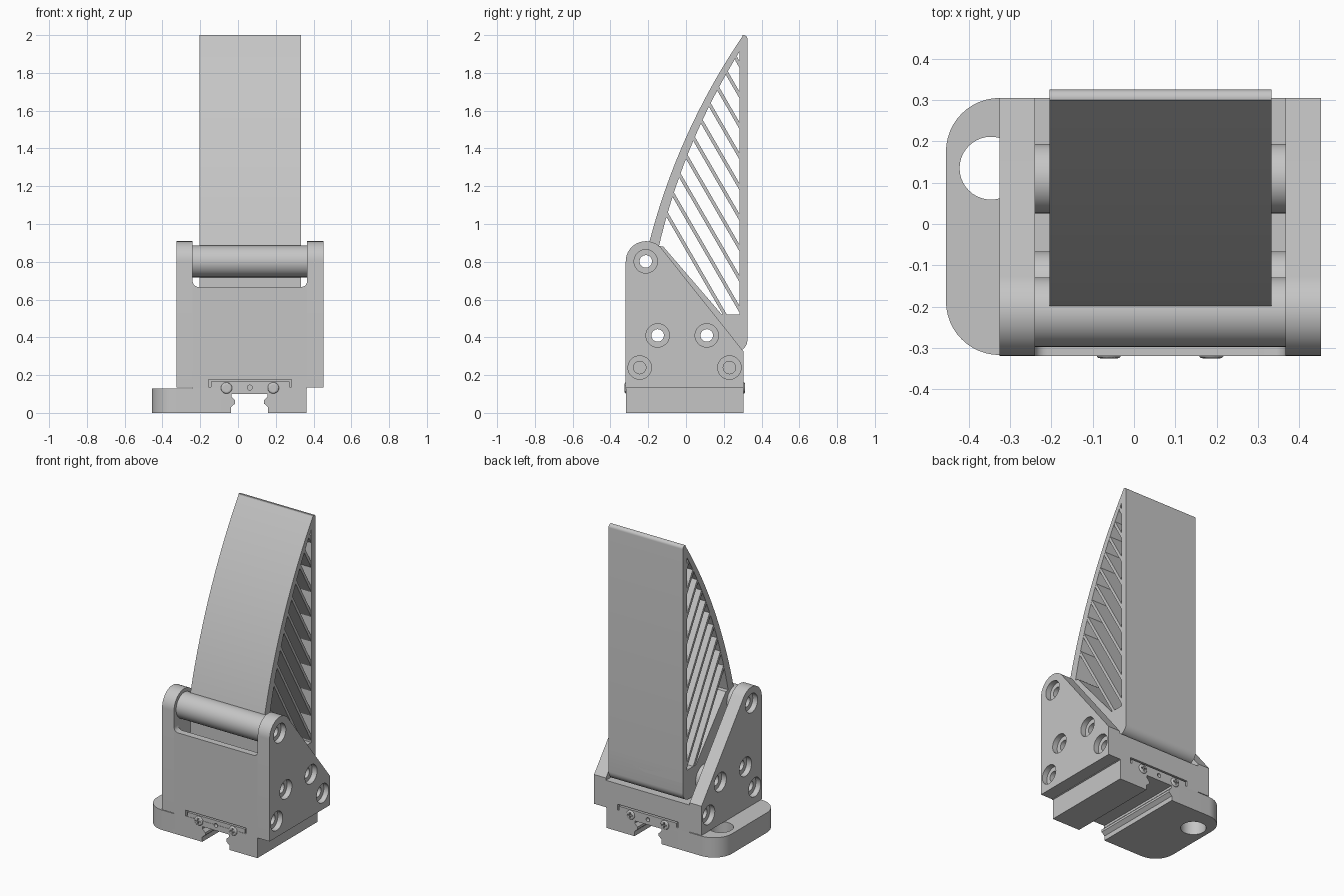
import bpy, bmesh, math

cube = bpy.data.objects.get("Cube")
if cube:
    bpy.data.objects.remove(cube, do_unlink=True)

gray = bpy.data.materials.new("plain gray")
gray.use_nodes = True
gray.diffuse_color = (0.56, 0.56, 0.56, 1)
gray.node_tree.nodes["Principled BSDF"].inputs["Base Color"].default_value = gray.diffuse_color


def prism(name, outline, axis, a, b):
    """Extrude a 2D outline along an axis from a to b."""
    place = {"x": lambda u, v, w: (w, u, v),
             "y": lambda u, v, w: (u, w, v),
             "z": lambda u, v, w: (u, v, w)}[axis]
    bm = bmesh.new()
    low = [bm.verts.new(place(u, v, a)) for u, v in outline]
    high = [bm.verts.new(place(u, v, b)) for u, v in outline]
    bm.faces.new(low)
    bm.faces.new(high)
    n = len(outline)
    for i in range(n):
        j = (i + 1) % n
        bm.faces.new((low[i], low[j], high[j], high[i]))
    bmesh.ops.recalc_face_normals(bm, faces=bm.faces)
    mesh = bpy.data.meshes.new(name)
    bm.to_mesh(mesh)
    bm.free()
    mesh.materials.append(gray)
    obj = bpy.data.objects.new(name, mesh)
    bpy.context.scene.collection.objects.link(obj)
    return obj


def arc(cu, cv, r, start, end, steps=12):
    angles = [math.radians(start + (end - start) * i / steps) for i in range(steps + 1)]
    return [(cu + r * math.cos(t), cv + r * math.sin(t)) for t in angles]


def circle(cu, cv, r):
    return arc(cu, cv, r, 0, 360, 40)[:-1]


def rect(u0, v0, u1, v1):
    return [(u0, v0), (u1, v0), (u1, v1), (u0, v1)]


def cut(targets, cutters):
    """Subtract the cutters from every target, then drop them."""
    for t in targets:
        for c in cutters:
            mod = t.modifiers.new("cut", "BOOLEAN")
            mod.operation, mod.solver, mod.object = "DIFFERENCE", "EXACT", c
        bpy.context.view_layer.update()
        deps = bpy.context.evaluated_depsgraph_get()
        mesh = bpy.data.meshes.new_from_object(t.evaluated_get(deps))
        t.modifiers.clear()
        t.data = mesh
    for c in cutters:
        bpy.data.objects.remove(c, do_unlink=True)


FRONT, BACK = -0.317, 0.305
LEFT, RIGHT = 0.366, -0.24       # inner faces of the side plates
FIN0, FIN1 = -0.205, 0.333       # sides of the fin
PLATE = 0.086
ROD, BORE = 0.084, 0.033
top_rod = (-0.213, 0.802)
pins = [(-0.15, 0.41), (0.11, 0.41)]
screws = [(-0.245, 0.24), (0.23, 0.24)]

# Side plates with counterbored holes, and round spacers beside the fin
plate_outline = [(BACK, 0.134), (BACK, 0.325)] + arc(-0.212, 0.802, 0.107, 38.8, 180, 20) + [(-0.319, 0.134)]
for name, inner, side, fin_face in (("left", LEFT, 1, FIN1), ("right", RIGHT, -1, FIN0)):
    outer = inner + side * PLATE
    plate = prism(name + "_plate", plate_outline, "x", inner, outer)
    cutters = []
    for y, z in [top_rod] + pins + screws:
        cutters.append(prism("bore", circle(y, z, BORE), "x", inner - side * 0.02, outer + side * 0.02))
        cutters.append(prism("counterbore", circle(y, z, 0.062), "x", outer - side * 0.035, outer + side * 0.02))
    cut([plate], cutters)
    for place, (y, z) in zip(("front", "back"), pins):
        spacer = prism(f"{name}_{place}_spacer", circle(y, z, ROD), "x", inner, fin_face)
        cut([spacer], [prism("bore", circle(y, z, BORE), "x", FIN0 - 0.2, FIN1 + 0.2)])

# Front wall with rounded corners under the opening
wall_top = arc(LEFT - 0.03, 0.697, 0.03, 0, -90, 6) + arc(RIGHT + 0.03, 0.697, 0.03, -90, -180, 6)
prism("front_wall", [(RIGHT, 0.3), (LEFT, 0.3)] + wall_top, "y", FRONT - 0.002, -0.275)

# Hollow cross rod in front of the fin
rod = prism("front_rod", circle(*top_rod, ROD), "x", RIGHT, LEFT)
cut([rod], [prism("bore", circle(*top_rod, BORE), "x", RIGHT - 0.1, LEFT + 0.1)])

# Base with rounded flange, mounting hole and rail slot
r = 0.13
base_outline = [(0.362, FRONT), (0.362, BACK)]
base_outline += arc(-0.455 + r, BACK - r, r, 90, 180) + arc(-0.455 + r, FRONT + r, r, 180, 270)
base = prism("base", base_outline, "z", 0, 0.13)
block = prism("floor_block", rect(RIGHT, 0.13, LEFT, 0.31), "y", FRONT - 0.002, BACK)
slot = [(-0.037, -0.05), (-0.037, 0.03), (-0.015, 0.05), (-0.015, 0.065), (-0.035, 0.085), (-0.035, 0.1),
        (0.157, 0.1), (0.157, 0.085), (0.137, 0.065), (0.137, 0.05), (0.159, 0.03), (0.159, -0.05)]
cut([base], [prism("mount_hole", circle(-0.346, 0.135, 0.076), "z", -0.1, 0.3),
             prism("rail_slot", slot, "y", -0.5, 0.5)])
recess = rect(-0.155, 0.138, 0.282, 0.176)
cut([block], [prism("recess", recess, "y", FRONT - 0.1, FRONT + 0.02),
              prism("recess", recess, "y", BACK - 0.02, BACK + 0.1)])

# Clamp strips and cross-head bolts on both ends
for end, face, out in (("front", FRONT, -1), ("back", BACK, 1)):
    strip = prism(end + "_clamp_strip", rect(-0.143, 0.13, 0.272, 0.166), "y", face - out * 0.03, face)
    cut([strip, base, block],
        [prism("pin_hole", circle(0.062, 0.134, 0.013), "y", face - out * 0.025, face + out * 0.05)])
    for side, x in (("right", -0.061), ("left", 0.187)):
        tip = face + out * 0.008
        bolt = prism(f"{end}_{side}_bolt", circle(x, 0.132, 0.03), "y", face - out * 0.02, tip)
        bm = bmesh.new()
        bm.from_mesh(bolt.data)
        rim = [e for e in bm.edges if all(abs(v.co.y - tip) < 0.001 for v in e.verts)]
        bmesh.ops.bevel(bm, geom=rim, offset=0.009, segments=3, affect="EDGES", profile=0.5)
        bm.to_mesh(bolt.data)
        bm.free()
        cut([bolt], [prism("cross", rect(x - w, 0.132 - h, x + w, 0.132 + h), "y",
                           face + out * 0.001, face + out * 0.05)
                     for w, h in ((0.018, 0.004), (0.004, 0.018))])

# Fin: curved front skin, straight back skin and solid foot
CY, CZ, CR = 3.185, 0.031, 3.49  # circle that carries the front skin


def skin(y):
    """Height of the curved front skin at a given depth."""
    return CZ + math.sqrt(CR ** 2 - (y - CY) ** 2)


outer = arc(CY, CZ, CR, 166, 145.75, 28)
inner = []
for i, (y, z) in enumerate(outer):
    k = 1 - (0.055 - 0.025 * i / 28) / CR
    inner.append((CY + (y - CY) * k, CZ + (z - CZ) * k))
front_skin = prism("fin_front_skin", outer + inner[::-1], "x", FIN0, FIN1)
back = [(0.283, 0.45), (0.325, 0.45)] + arc(0.305, 1.98, 0.02, 0, 105, 7) + [(0.283, 1.93)]
prism("fin_back_skin", back, "x", FIN0, FIN1)
foot_outline = arc(0.265, 0.385, 0.06, -90, 0, 8) + [(0.325, 0.52), (0.19, 0.52), (-0.12, 0.88), (-0.18, 0.89),
                                                     (-0.196, 0.87), (-0.196, 0.325)]
foot = prism("fin_foot", foot_outline, "x", FIN0, FIN1)
cut([foot, front_skin],
    [prism("bore", circle(y, z, BORE), "x", FIN0 - 0.1, FIN1 + 0.1) for y, z in pins]
    + [prism("rod_seat", circle(*top_rod, ROD + 0.001), "x", FIN0 - 0.1, FIN1 + 0.1)])

# Slanted ribs between the skins
STEEP = 1.73
for i in range(10):
    c = 0.405 + 0.162 * i
    line = lambda y: c - STEEP * (y - 0.283)
    lo, hi = -0.19, 0.3
    for _ in range(30):
        mid = (lo + hi) / 2
        lo, hi = (mid, hi) if skin(mid) < line(mid) else (lo, mid)
    y0 = lo + 0.012
    y1 = min(0.295, 0.283 - (0.5 - c) / STEEP)
    prism(f"fin_rib_{i + 1}", [(y0, line(y0)), (y1, line(y1)), (y1, line(y1) - 0.036), (y0, line(y0) - 0.036)],
          "x", FIN0 + 0.001, FIN1 - 0.001)

# Smooth the round surfaces and keep the edges sharp
bpy.ops.object.select_all(action="DESELECT")
for obj in bpy.context.scene.objects:
    if obj.type == "MESH":
        obj.select_set(True)
        bpy.context.view_layer.objects.active = obj
bpy.ops.object.shade_smooth_by_angle(angle=math.radians(30))
